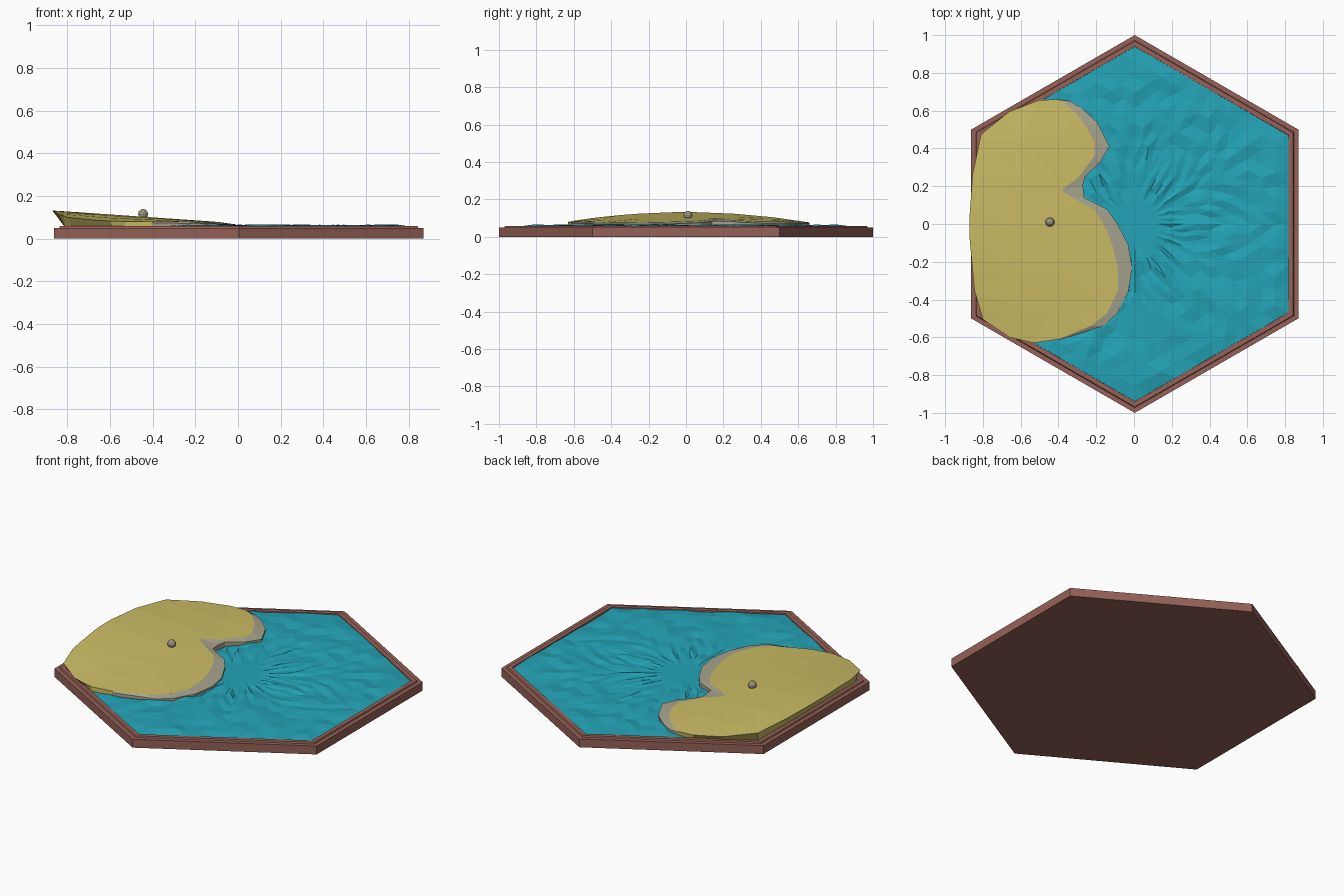
import bpy, bmesh, math, random
from mathutils import Vector

if "Cube" in bpy.data.objects:
    bpy.data.objects.remove(bpy.data.objects["Cube"])

random.seed(4)
OFF = 0.004  # the tray sits slightly right so the overhanging sand balances it


def material(name, rgb):
    m = bpy.data.materials.new(name)
    lin = [(c / 255 / 12.92) if c < 11 else ((c / 255 + 0.055) / 1.055) ** 2.4 for c in rgb]
    m.diffuse_color = (*lin, 1)
    m.use_nodes = True
    m.node_tree.nodes["Principled BSDF"].inputs["Base Color"].default_value = m.diffuse_color
    return m


BROWN = material("brown_tray", (150, 97, 87))
TEAL = material("teal_water", (36, 164, 183))
SAND = material("yellow_sand", (203, 188, 101))
WET = material("grey_wet_sand", (169, 164, 142))
STONE = material("grey_stone", (160, 152, 132))


def finish(name, bm, mat):
    me = bpy.data.meshes.new(name)
    bm.to_mesh(me)
    bm.free()
    me.materials.append(mat)
    ob = bpy.data.objects.new(name, me)
    bpy.context.collection.objects.link(ob)
    return ob


def hex_radius(a):
    # distance to the edge of a unit hexagon with corners at +y and -y
    d = (a - math.pi / 2) % (math.pi / 3) - math.pi / 6
    return math.cos(math.pi / 6) / math.cos(d)


def bridge(bm, a, b, closed=True):
    n = len(a)
    for i in range(n if closed else n - 1):
        j = (i + 1) % n
        vs = list(dict.fromkeys((a[i], a[j], b[j], b[i])))
        if len(vs) > 2:
            bm.faces.new(vs)


# Hexagonal tray with a stepped rim
bm = bmesh.new()
rings = []
for r, z in [(1, 0), (1, 0.05), (0.972, 0.05), (0.968, 0.058), (0.94, 0.058), (0.938, 0.044)]:
    rings.append([bm.verts.new((OFF + r * math.cos(math.radians(90 + 60 * k)),
                                r * math.sin(math.radians(90 + 60 * k)), z)) for k in range(6)])
for a, b in zip(rings, rings[1:]):
    bridge(bm, a, b)
bm.faces.new(rings[0][::-1])
bm.faces.new(rings[-1])
bmesh.ops.recalc_face_normals(bm, faces=bm.faces)
finish("hex_tray", bm, BROWN)

# Choppy water: polar sheet with random heights around a flat centre
bm = bmesh.new()
SEG, RINGS = 72, 10
rings = []
for i in range(RINGS + 1):
    t = i / RINGS
    ring = []
    for k in range(SEG):
        a = math.pi / 2 + 2 * math.pi * k / SEG
        r = 0.12 * (1 - t) + 0.94 * hex_radius(a) * t
        x, y = OFF + r * math.cos(a), r * math.sin(a)
        z = 0.058 if i == 0 else random.uniform(0.052, 0.066)
        if i == RINGS:
            z = random.uniform(0.048, 0.056)
        if x < -0.25 and abs(y) < 0.6:
            z = 0.052
        ring.append(bm.verts.new((x, y, z)))
    rings.append(ring)
for a, b in zip(rings, rings[1:]):
    bridge(bm, a, b)
bm.faces.new(rings[0])
bmesh.ops.triangulate(bm, faces=[f for f in bm.faces if len(f.verts) == 4])
bmesh.ops.recalc_face_normals(bm, faces=bm.faces)
if sum(f.normal.z for f in bm.faces) < 0:
    bmesh.ops.reverse_faces(bm, faces=bm.faces)
finish("water", bm, TEAL)


def sand_z(x, y):
    # dune rises to the left and falls away to both sides
    return 0.072 + 0.06 * max(0, -x / 0.87) * (1 - 0.85 * (y / 0.66) ** 2)


def foot(x, y):
    # keep the bottom of the dune inside the rim
    a = math.atan2(y, x - OFF)
    r = math.hypot(x - OFF, y)
    s = min(1, 0.938 * hex_radius(a) / r)
    return (OFF + (x - OFF) * s, y * s, 0.05)


shore_in = [(-.41, .66), (-.37, .64), (-.305, .585), (-.255, .52), (-.21, .435), (-.21, .36),
            (-.295, .245), (-.385, .18), (-.32, .135), (-.205, .07), (-.145, -.03),
            (-.11, -.125), (-.085, -.24), (-.085, -.355), (-.145, -.475), (-.23, -.54), (-.40, -.61)]
shore_out = [(-.41, .66), (-.335, .65), (-.26, .60), (-.195, .54), (-.13, .41), (-.18, .325),
             (-.26, .25), (-.27, .205), (-.265, .14), (-.145, .08), (-.09, .005),
             (-.03, -.11), (-.01, -.23), (-.03, -.36), (-.09, -.475), (-.16, -.54), (-.40, -.615)]
back = [(-.53, -.63), (-.66, -.60), (-.80, -.505), (-.845, -.35), (-.87, -.08), (-.87, .05),
        (-.855, .26), (-.81, .475), (-.66, .595), (-.505, .655)]

# Sand dune: sliced outline lifted by height, with walls leaning out over the rim
bm = bmesh.new()
bm.faces.new([bm.verts.new((x, y, 0)) for x, y in shore_in + back])
for axis, cuts in (((0, 1, 0), (-.45, -.25, 0, .25, .45)), ((1, 0, 0), (-.6, -.4))):
    for c in cuts:
        bmesh.ops.bisect_plane(bm, geom=bm.verts[:] + bm.edges[:] + bm.faces[:],
                               plane_co=Vector(axis) * c, plane_no=axis)
for v in bm.verts:
    v.co.z = sand_z(v.co.x, v.co.y)
bmesh.ops.triangulate(bm, faces=bm.faces)
rim = [e for e in bm.edges if e.is_boundary]
low = [g for g in bmesh.ops.extrude_edge_only(bm, edges=rim)["geom"] if isinstance(g, bmesh.types.BMVert)]
for v in low:
    v.co = foot(v.co.x, v.co.y)
bmesh.ops.recalc_face_normals(bm, faces=bm.faces)
if sum(f.normal.z * f.calc_area() for f in bm.faces) < 0:
    bmesh.ops.reverse_faces(bm, faces=bm.faces)
finish("sand_dune", bm, SAND)

# Wet sand: sloping strip along the shore with a small outer wall
bm = bmesh.new()
inner = [bm.verts.new((x, y, sand_z(x, y))) for x, y in shore_in]
outer = [bm.verts.new((x, y, sand_z(x, y) - 0.006)) for x, y in shore_out]
wall = [bm.verts.new((x, y, 0.05)) for x, y in shore_out]
bridge(bm, inner, outer, False)
bridge(bm, outer, wall, False)
bmesh.ops.recalc_face_normals(bm, faces=bm.faces)
if sum(f.normal.z * f.calc_area() for f in bm.faces) < 0:
    bmesh.ops.reverse_faces(bm, faces=bm.faces)
finish("wet_shore", bm, WET)

# Small round stone on the dune
bm = bmesh.new()
bmesh.ops.create_icosphere(bm, subdivisions=2, radius=0.024)
bmesh.ops.translate(bm, verts=bm.verts, vec=(-0.445, 0.01, 0.115))
finish("stone", bm, STONE)
